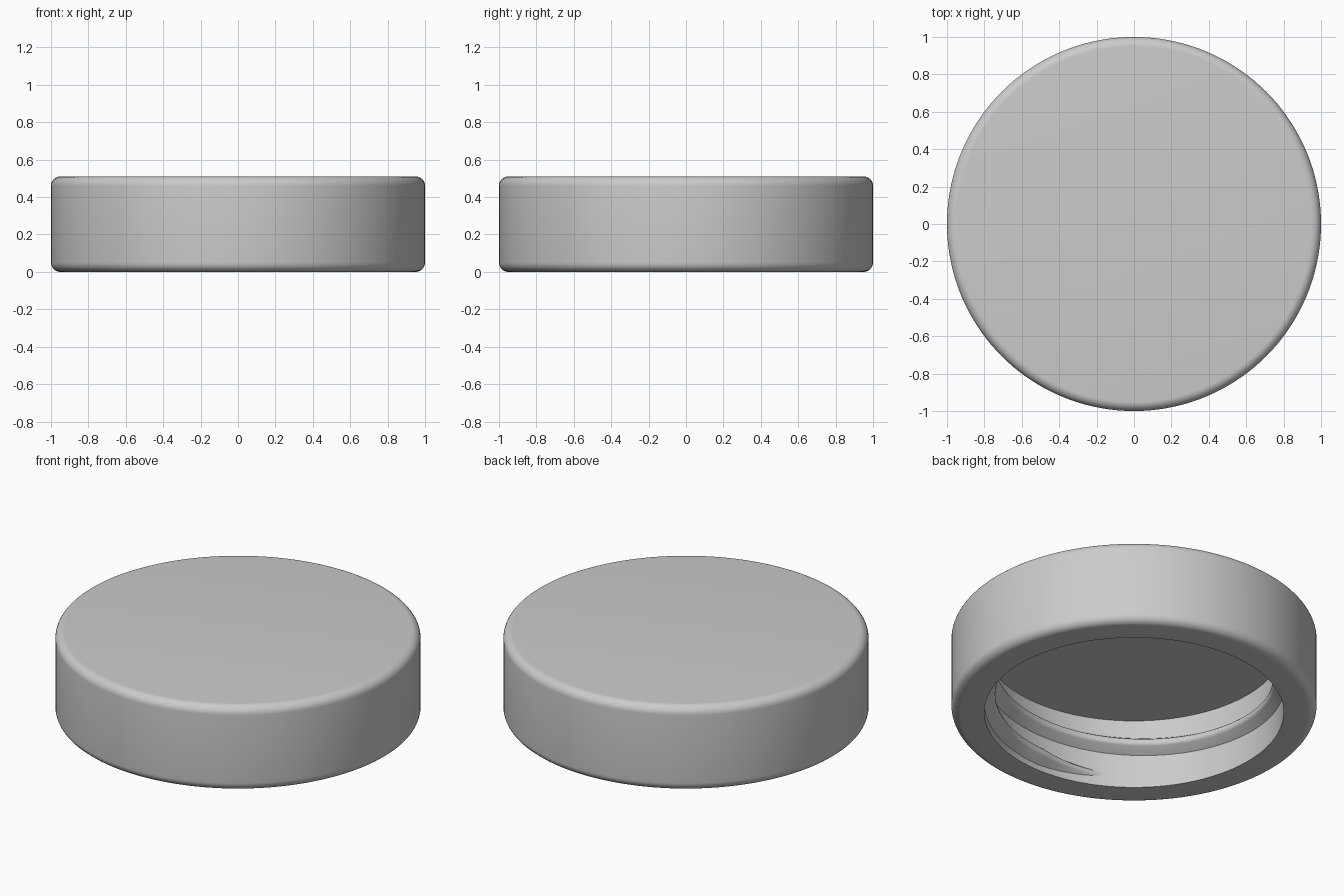
import bpy, bmesh
from math import cos, sin, pi, radians
from mathutils import Vector, Matrix

default = bpy.data.objects.get("Cube")
if default:
    bpy.data.objects.remove(default, do_unlink=True)

HEIGHT, RADIUS, FILLET = 0.51, 1.0, 0.05
BORE, CEILING = 0.82, 0.42          # threaded opening
PITCH, DEPTH, TURNS = 0.19, 0.06, 1.6
START = radians(-122)

grey = bpy.data.materials.new("light grey")
grey.use_nodes = True
colour = (0.6, 0.6, 0.6, 1)
grey.diffuse_color = colour
grey.node_tree.nodes["Principled BSDF"].inputs["Base Color"].default_value = colour


def finish(name, bm):
    """Turn a bmesh into a smooth shaded object."""
    bmesh.ops.remove_doubles(bm, verts=bm.verts, dist=1e-5)
    bmesh.ops.recalc_face_normals(bm, faces=bm.faces)
    mesh = bpy.data.meshes.new(name)
    bm.to_mesh(mesh)
    bm.free()
    obj = bpy.data.objects.new(name, mesh)
    mesh.materials.append(grey)
    bpy.context.collection.objects.link(obj)
    bpy.ops.object.select_all(action="DESELECT")
    obj.select_set(True)
    bpy.context.view_layer.objects.active = obj
    bpy.ops.object.shade_smooth_by_angle(angle=radians(40))


def fillet(z, begin, steps=8):
    """Quarter arc at the outer rim."""
    angles = [begin + pi / 2 * i / steps for i in range(steps + 1)]
    return [(RADIUS - FILLET + FILLET * cos(a), z + FILLET * sin(a)) for a in angles]


# Cap body: a hollow lathe profile with rounded outer rims
profile = [(0, CEILING), (BORE, CEILING), (BORE, 0)]
profile += fillet(FILLET, -pi / 2) + fillet(HEIGHT - FILLET, 0) + [(0, HEIGHT)]
bm = bmesh.new()
verts = [bm.verts.new((r, 0, z)) for r, z in profile]
edges = [bm.edges.new(pair) for pair in zip(verts, verts[1:])]
bmesh.ops.spin(bm, geom=verts + edges, cent=(0, 0, 0), axis=(0, 0, 1),
               angle=2 * pi, steps=144, use_merge=True)
finish("cap_body", bm)

# Internal thread: a ridge swept up a helix, fading out at both ends
half = [(-0.01, -0.06), (0.05, -0.022), (0.057, -0.015), (DEPTH, -0.006)]
section = half + [(d, -z) for d, z in reversed(half)]
steps = 180
bm = bmesh.new()
rings = []
for i in range(steps + 1):
    t = i / steps
    angle = START + t * TURNS * 2 * pi
    fade = min(1, min(t, 1 - t) * 18)
    lift = 0.07 + t * TURNS * PITCH
    turn = Matrix.Rotation(angle, 3, "Z")
    rings.append([bm.verts.new(turn @ Vector((BORE + 0.01 - (d + 0.01) * fade, 0,
                                             lift + z * (0.3 + 0.7 * fade))))
                  for d, z in section])
for a, b in zip(rings, rings[1:]):
    for j in range(len(section)):
        k = (j + 1) % len(section)
        bm.faces.new((a[j], a[k], b[k], b[j]))
finish("inner_thread", bm)
